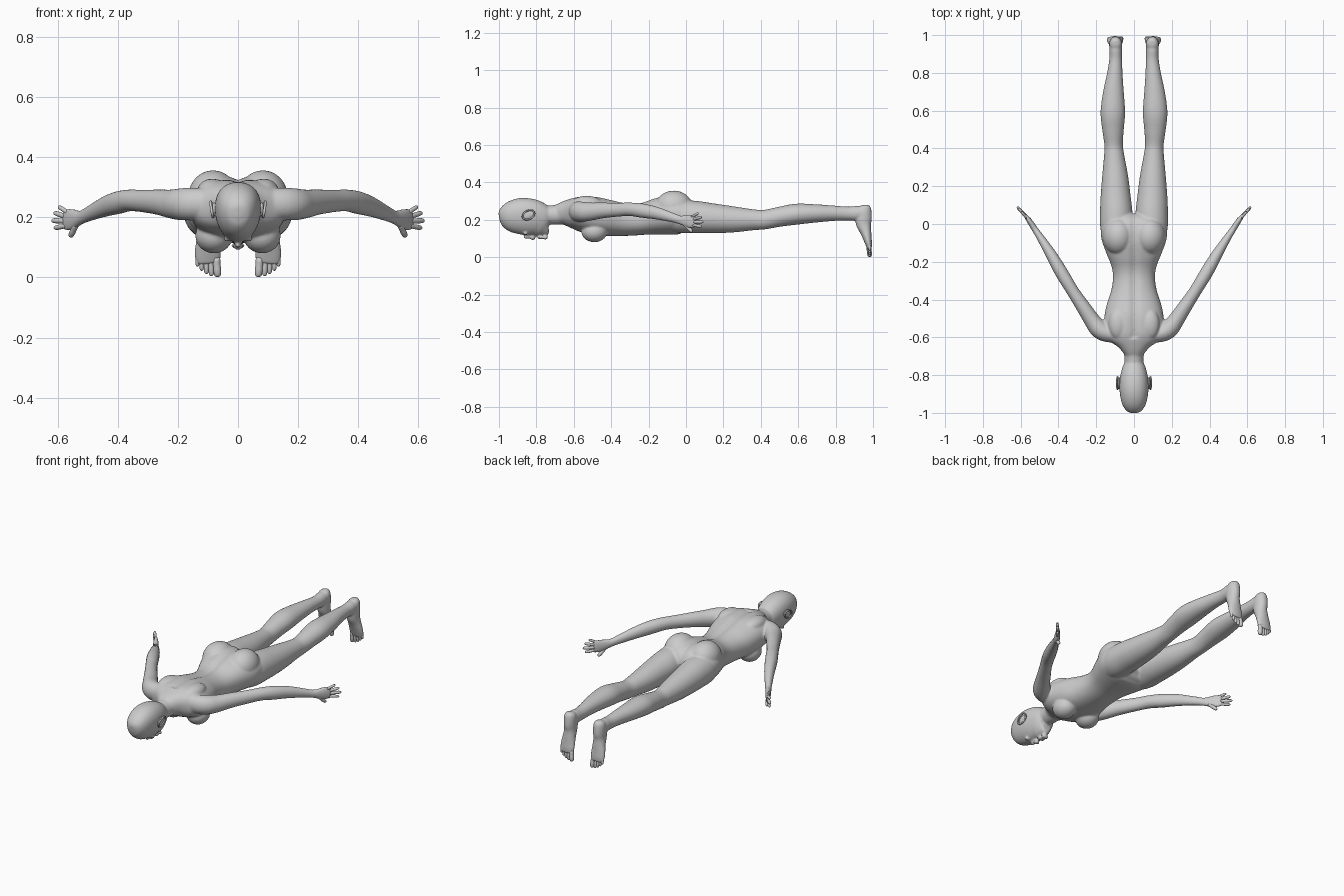
import bpy, bmesh, math
from mathutils import Vector, Matrix


def finish(bm, name):
    bmesh.ops.recalc_face_normals(bm, faces=bm.faces)
    for f in bm.faces:
        f.smooth = True
    me = bpy.data.meshes.new(name)
    bm.to_mesh(me)
    bm.free()
    ob = bpy.data.objects.new(name, me)
    bpy.context.collection.objects.link(ob)
    return ob


def spline(pts, n):
    # Catmull-Rom through the stations
    out = []
    for i in range(len(pts) - 1):
        a, b, c, d = pts[max(i - 1, 0)], pts[i], pts[i + 1], pts[min(i + 2, len(pts) - 1)]
        for k in range(n):
            t = k / n
            out.append([.5 * (2 * q + (r - p) * t + (2 * p - 5 * q + 4 * r - s) * t * t
                              + (3 * q - p - 3 * r + s) * t ** 3) for p, q, r, s in zip(a, b, c, d)])
    return out + [list(pts[-1])]


def loft(bm, stations, up=(0, 0, 1), power=2.0, taper=0.0, segs=32, n=4):
    # stations: x, y, z, half width, half depth
    rows = spline(stations, n)
    rings = []
    for i, (x, y, z, w, h) in enumerate(rows):
        t = (Vector(rows[min(i + 1, len(rows) - 1)][:3]) - Vector(rows[max(i - 1, 0)][:3])).normalized()
        u = Vector(up).cross(t).normalized()
        v = t.cross(u)
        ring = []
        for k in range(segs):
            a = math.tau * k / segs
            c, s = math.cos(a), math.sin(a)
            e = 2 / power
            cu = math.copysign(abs(c) ** e, c) * w * (1 + taper * s)
            sv = math.copysign(abs(s) ** e, s) * h
            ring.append(bm.verts.new(Vector((x, y, z)) + u * cu + v * sv))
        rings.append(ring)
    for r0, r1 in zip(rings, rings[1:]):
        for k in range(segs):
            j = (k + 1) % segs
            bm.faces.new((r0[k], r0[j], r1[j], r1[k]))
    bm.faces.new(rings[0])
    bm.faces.new(rings[-1])
    return [v for r in rings for v in r]


def span(rows):
    # y, low z, high z, half width -> loft stations on the centre line
    return [(0, y, (lo + hi) / 2, w, (hi - lo) / 2) for y, lo, hi, w in rows]


def side(s, rows):
    return [(s * r[0],) + tuple(r[1:]) for r in rows]


def blob(bm, loc, rad, rot=0):
    m = Matrix.Translation(loc) @ Matrix.Rotation(rot, 4, 'X') @ Matrix.Diagonal((*rad, 1))
    bmesh.ops.create_uvsphere(bm, u_segments=24, v_segments=16, radius=1, matrix=m)


def digit(bm, a, b, r, up):
    a, b = Vector(a), Vector(b)
    loft(bm, [(*a.lerp(b, t), r * k, r * k) for t, k in
              ((0, 1), (.45, .95), (.6, 1), (.85, .88), (.96, .6), (1, .15))], up=up, segs=12, n=2)


body = bmesh.new()

# torso with a groove down the spine
torso = loft(body, span([
    (-.69, .18, .28, .05), (-.65, .17, .30, .085), (-.61, .155, .316, .145), (-.57, .14, .326, .163),
    (-.50, .12, .326, .158), (-.43, .113, .312, .145), (-.35, .113, .295, .12), (-.28, .116, .288, .111),
    (-.22, .12, .295, .12), (-.15, .12, .318, .148), (-.08, .12, .335, .172), (-.02, .125, .328, .175),
    (.02, .14, .295, .165), (.04, .17, .25, .12)]), power=2.25, segs=64)
for v in torso:
    if v.co.z > .25 and -.6 < v.co.y:
        v.co.z -= .012 * math.exp(-(v.co.x / .018) ** 2)

# neck and head
loft(body, [(0, -.80, .225, .05, .045), (0, -.74, .225, .05, .05), (0, -.69, .227, .053, .054),
            (0, -.64, .235, .07, .06), (0, -.58, .24, .08, .06)])
loft(body, span([
    (-1.0, .20, .235, .015), (-.99, .175, .262, .038), (-.965, .15, .288, .057), (-.93, .132, .306, .069),
    (-.88, .121, .317, .076), (-.83, .116, .312, .075), (-.79, .108, .293, .067),
    (-.76, .102, .262, .055), (-.742, .112, .23, .04), (-.735, .13, .21, .025)]), power=2.15, taper=.12)

# face: nose, lips, chin, brow
blob(body, (0, -.835, .113), (.012, .036, .012), .25)
blob(body, (0, -.82, .104), (.017, .014, .013))
blob(body, (0, -.787, .106), (.025, .007, .01))
blob(body, (0, -.773, .105), (.022, .007, .01))
blob(body, (0, -.752, .106), (.022, .015, .012))

for s in (1, -1):
    # eyes, breasts, shoulder blades, buttocks
    blob(body, (s * .033, -.858, .128), (.016, .01, .01))
    blob(body, (s * .08, -.49, .138), (.062, .07, .058))
    blob(body, (s * .085, -.53, .29), (.05, .08, .038))
    blob(body, (s * .083, -.065, .268), (.083, .1, .088))
    # leg
    loft(body, side(s, [
        (.085, -.09, .22, .07, .08), (.093, -.02, .217, .085, .088), (.094, .06, .214, .086, .086),
        (.097, .14, .208, .08, .08), (.1, .25, .202, .069, .07), (.105, .36, .2, .054, .056),
        (.108, .42, .201, .049, .052), (.111, .5, .216, .057, .053), (.112, .59, .23, .065, .056),
        (.109, .69, .234, .056, .049), (.102, .79, .235, .042, .041), (.097, .87, .233, .034, .037),
        (.097, .92, .235, .034, .04), (.097, .955, .237, .032, .036)]))
    # foot, pointing down with the sole to the back
    loft(body, side(s, [
        (.097, .957, .28, .014, .016), (.097, .957, .268, .028, .032), (.097, .953, .245, .034, .04),
        (.097, .949, .21, .035, .045), (.097, .95, .175, .034, .04), (.098, .96, .14, .037, .031),
        (.1, .97, .1, .043, .023), (.1, .977, .07, .044, .018), (.099, .981, .045, .038, .012)]),
        up=(0, 1, 0))
    # arm
    loft(body, side(s, [
        (.1, -.59, .245, .04, .05), (.155, -.575, .244, .047, .054), (.19, -.55, .243, .049, .053),
        (.222, -.51, .244, .043, .048), (.265, -.445, .25, .038, .042), (.32, -.362, .254, .033, .037),
        (.36, -.297, .256, .034, .036), (.397, -.235, .249, .034, .038), (.44, -.16, .236, .029, .034),
        (.49, -.08, .214, .021, .026), (.52, -.035, .2, .017, .023), (.535, -.012, .196, .016, .029),
        (.555, .018, .192, .014, .037), (.573, .043, .192, .01, .036), (.58, .052, .192, .006, .03)]))

# fuse the skin into one smooth surface
skin = finish(body, "body")
rm = skin.modifiers.new("fuse", 'REMESH')
rm.mode = 'VOXEL'
rm.voxel_size = .0055
rm.use_smooth_shade = True
sm = skin.modifiers.new("soften", 'SMOOTH')
sm.factor = .5
sm.iterations = 6

for s, tag in ((1, "left"), (-1, "right")):
    # fingers and thumb
    bm = bmesh.new()
    for a, b, r in (((.567, .032, .216), (.597, .066, .236), .0075),
                    ((.571, .040, .202), (.612, .083, .215), .0085),
                    ((.572, .042, .187), (.619, .091, .189), .009),
                    ((.568, .036, .172), (.611, .083, .164), .0085),
                    ((.537, -.008, .178), (.558, .033, .135), .0105)):
        digit(bm, (s * a[0], *a[1:]), (s * b[0], *b[1:]), r, (1, 0, 0))
    finish(bm, tag + "_fingers")
    # toes
    bm = bmesh.new()
    for x0, x1, z, r in ((.073, .067, .001, .0135), (.091, .088, .004, .0095), (.105, .105, .011, .009),
                         (.119, .121, .022, .0085), (.131, .135, .036, .008)):
        digit(bm, (s * x0, .976, z + .065), (s * x1, .983, z), r, (0, 1, 0))
    finish(bm, tag + "_toes")
    # ear: bowl with a raised rim
    bm = bmesh.new()
    blob(bm, (s * .079, -.842, .226), (.008, .032, .022), .3)
    loop = []
    for k in range(15):
        a = math.tau * k / 14
        loop.append((s * (.087 + .004 * math.sin(a)), -.842 + .032 * math.cos(a),
                     .226 + .024 * math.sin(a) + .008 * math.cos(a), .0045, .0045))
    loft(bm, loop, up=(1, 0, 0), segs=10, n=2)
    finish(bm, tag + "_ear")
